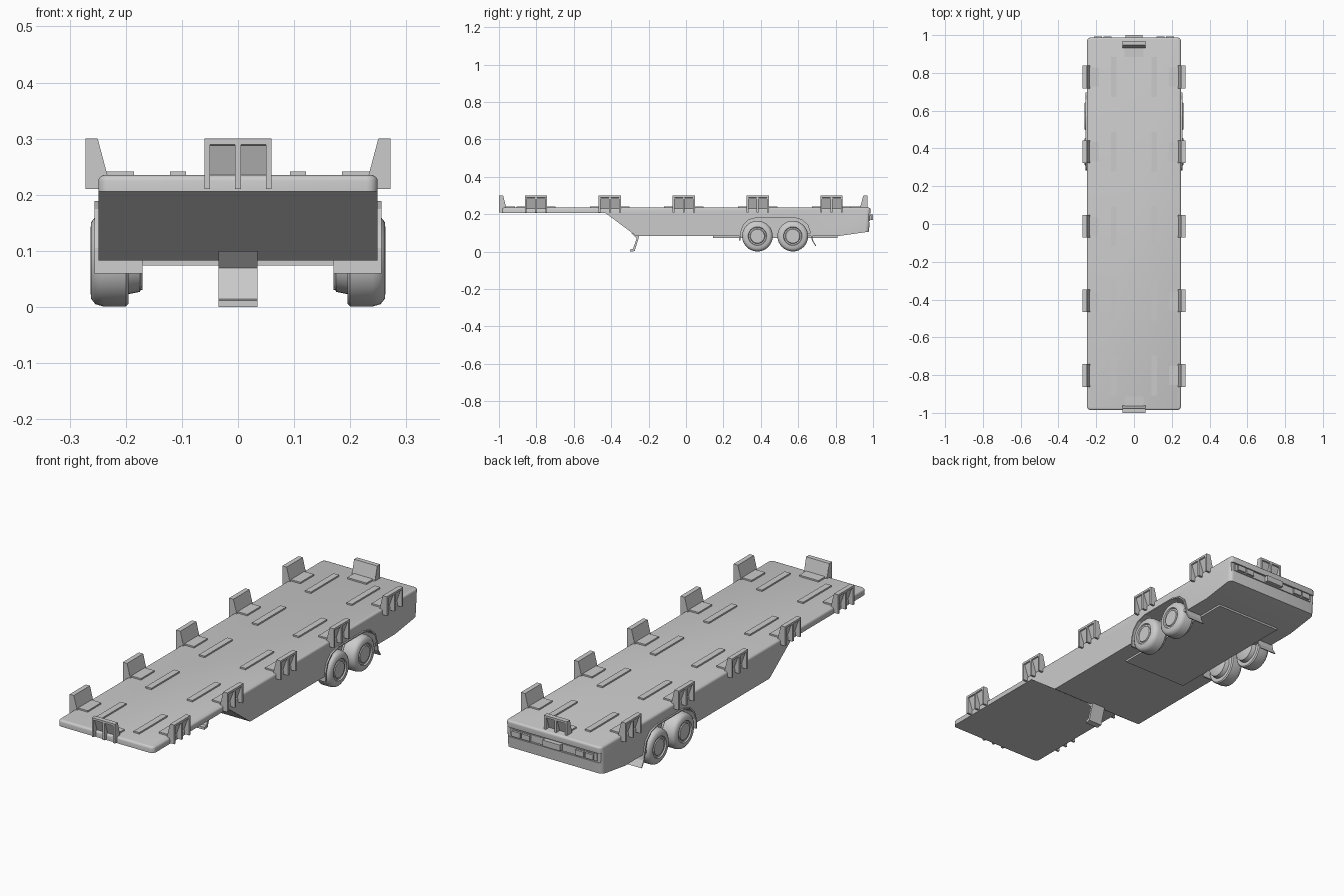
import bpy, bmesh, math
from mathutils import Matrix, Vector

if "Cube" in bpy.data.objects:
    bpy.data.objects.remove(bpy.data.objects["Cube"], do_unlink=True)

grey = bpy.data.materials.new("plain_grey")
grey.use_nodes = True
grey.diffuse_color = (0.6, 0.6, 0.6, 1)
grey.node_tree.nodes["Principled BSDF"].inputs["Base Color"].default_value = (0.6, 0.6, 0.6, 1)


def finish(bm, name, smooth=None):
    bmesh.ops.recalc_face_normals(bm, faces=bm.faces)
    mesh = bpy.data.meshes.new(name)
    bm.to_mesh(mesh)
    bm.free()
    mesh.materials.append(grey)
    ob = bpy.data.objects.new(name, mesh)
    bpy.context.collection.objects.link(ob)
    if smooth:
        bpy.ops.object.select_all(action='DESELECT')
        ob.select_set(True)
        bpy.context.view_layer.objects.active = ob
        bpy.ops.object.shade_smooth_by_angle(angle=math.radians(smooth))
    return ob


def add_prism(bm, pts, lo, hi, place):
    """Extrude a 2D outline from lo to hi; place(a, b, depth) gives the 3D point."""
    near = [bm.verts.new(place(a, b, lo)) for a, b in pts]
    far = [bm.verts.new(place(a, b, hi)) for a, b in pts]
    bm.faces.new(near)
    bm.faces.new(far[::-1])
    for i in range(len(pts)):
        j = (i + 1) % len(pts)
        bm.faces.new((near[i], far[i], far[j], near[j]))


def side_profile(a, b, d):   # outline in y/z, depth along x
    return Vector((d, a, b))


def wall_profile(a, b, d):   # outline in x/z, depth along y
    return Vector((a, d, b))


def prism(name, pts, lo, hi, place=side_profile):
    bm = bmesh.new()
    add_prism(bm, pts, lo, hi, place)
    return finish(bm, name)


def box(name, x0, x1, y0, y1, z0, z1):
    return prism(name, [(y0, z0), (y1, z0), (y1, z1), (y0, z1)], x0, x1)


def cut(target, cutter):
    cutter.hide_render = True
    mod = target.modifiers.new("cut", 'BOOLEAN')
    mod.operation, mod.solver, mod.object = 'DIFFERENCE', 'EXACT', cutter
    bpy.context.view_layer.objects.active = target
    bpy.ops.object.modifier_apply(modifier=mod.name)
    bpy.data.objects.remove(cutter, do_unlink=True)


# Stepped trailer body with rounded deck edge and corners
bm = bmesh.new()
add_prism(bm, [(-.985, .235), (-.985, .206), (-.43, .206), (-.265, .083),
               (.81, .083), (.978, .107), (.988, .235)], -.249, .249, side_profile)


def at_end(v):
    return v.co.y < -.98 or v.co.y > .97


corners = [e for e in bm.edges if abs(e.verts[0].co.x - e.verts[1].co.x) < .01
           and all(at_end(v) for v in e.verts)
           and e.verts[0].co.y * e.verts[1].co.y > 0]
bmesh.ops.bevel(bm, geom=corners, offset=.02, segments=4, profile=.5, affect='EDGES')
rim = [e for e in bm.edges if all(v.co.z > .23 for v in e.verts)]
bmesh.ops.bevel(bm, geom=rim, offset=.01, segments=3, profile=.5, affect='EDGES')
body = finish(bm, "trailer_body")

# Wheel wells and fenders follow one arch path
arch = [(.284, .06), (.286, .105), (.3, .145), (.33, .175), (.38, .189),
        (.575, .189), (.625, .175), (.658, .145), (.672, .1)]
for s, side in ((1, "left"), (-1, "right")):
    lo, hi = sorted((s * .168, s * .27))
    cut(body, prism("well_cutter", arch, lo, hi))
    centre = Vector((.478, .08))
    path = [Vector(p) for p in arch] + [Vector((.68, .06)), Vector((.697, .03))]
    inner = [p + (centre - p).normalized() * .007 for p in path]
    lo, hi = sorted((s * .17, s * .256))
    bm = bmesh.new()
    for i in range(len(path) - 1):
        add_prism(bm, [path[i], path[i + 1], inner[i + 1], inner[i]], lo, hi, side_profile)
    finish(bm, side + "_fender")

# Rear light recess
cut(body, box("recess_cutter", -.3, .3, .978, 1.1, .158, .203))
bpy.ops.object.select_all(action='DESELECT')
body.select_set(True)
bpy.context.view_layer.objects.active = body
bpy.ops.object.shade_smooth_by_angle(angle=math.radians(32))

# Rear lamps and plate
box("rear_lamp_bar", -.225, .225, .97, .983, .165, .198)
box("rear_plate", -.045, .045, .97, 1.0, .17, .198)
for s, side in ((1, "left"), (-1, "right")):
    for k, x in enumerate((.14, .19)):
        box(f"{side}_rear_lamp_{k + 1}", s * x - .021, s * x + .021, .97, .993, .169, .194)

# Raised underside panel
box("underside_panel", -.17, .17, .145, .81, .074, .085)

# Wheels: lathed tyre with sunken rim and inner hub
tyre = [(.17, 0), (.17, .045), (.175, .056), (.195, .06), (.195, .077), (.2, .082),
        (.24, .082), (.254, .078), (.262, .068), (.263, .05), (.257, .047),
        (.257, .04), (.261, .037), (.261, 0)]
for s, side in ((1, "left"), (-1, "right")):
    for y, row in ((.382, "front"), (.571, "rear")):
        bm = bmesh.new()
        verts = [bm.verts.new((s * x, y, .083 + r)) for x, r in tyre]
        edges = [bm.edges.new(p) for p in zip(verts, verts[1:])]
        bmesh.ops.spin(bm, geom=verts + edges, cent=(0, y, .083), axis=(1, 0, 0),
                       angle=math.tau, steps=32, use_duplicate=False)
        bmesh.ops.remove_doubles(bm, verts=bm.verts, dist=.0005)
        finish(bm, f"{side}_{row}_wheel", 40)

# Landing leg with mounting block and foot
prism("landing_leg", [(-.293, .1), (-.25, .1), (-.25, .083), (-.272, .012), (-.274, .003),
                      (-.3, 0), (-.3, .012), (-.284, .014), (-.264, .07)], -.035, .035)

# Deck strips
rows = [-.802 + .395 * i for i in range(5)]
for i, y in enumerate(rows):
    for s, side in ((1, "left"), (-1, "right")):
        box(f"{side}_deck_strip_{i + 1}", s * .107 - .0145, s * .107 + .0145,
            y - .105, y + .105, .23, .242)


# Ribbed stake bracket: slanted panel, three ribs and a foot plate
def bracket(name, x, y, turn, bottom=.21):
    bm = bmesh.new()
    panel = [(-.04, .232), (-.022, .3), (0, .3), (0, .29), (-.006, .288), (-.026, .232)]
    rib = [(-.038, .236), (-.022, .3), (0, .3), (0, bottom), (-.026, bottom)]
    add_prism(bm, panel, -.058, .058, wall_profile)
    for w in (-.055, 0, .055):
        add_prism(bm, rib, w - .005, w + .005, wall_profile)
    add_prism(bm, [(-.087, .23), (-.03, .23), (-.03, .242), (-.087, .242)],
              -.05, .05, wall_profile)
    place = Matrix.Translation((x, y, 0)) @ Matrix.Rotation(math.radians(turn), 4, 'Z')
    bmesh.ops.transform(bm, matrix=place, verts=bm.verts)
    finish(bm, name)


for i, y in enumerate(rows):
    bracket(f"left_bracket_{i + 1}", .272, y, 0)
    bracket(f"right_bracket_{i + 1}", -.272, y, 180)
bracket("front_bracket", 0, -1.0, -90)
bracket("rear_bracket", 0, .97, 90, .232)
